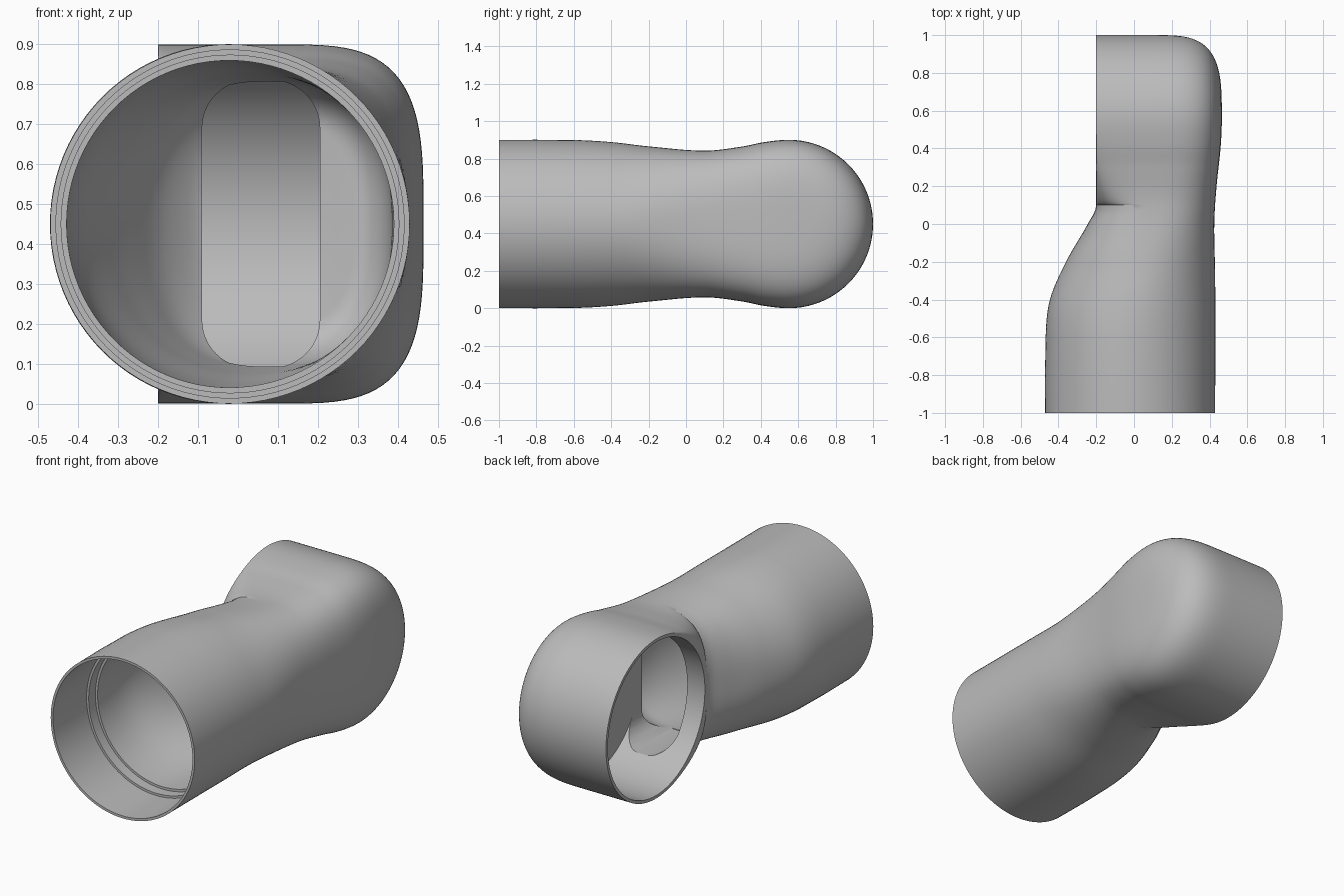
import bpy, bmesh
from math import sin, cos, pi, sqrt, radians
from mathutils import Matrix

if "Cube" in bpy.data.objects:
    bpy.data.objects.remove(bpy.data.objects["Cube"])

grey = bpy.data.materials.new("plain grey")
grey.use_nodes = True
grey.diffuse_color = (0.5, 0.5, 0.5, 1)
grey.node_tree.nodes["Principled BSDF"].inputs["Base Color"].default_value = (0.5, 0.5, 0.5, 1)

MID = 0.45        # height of both axes, also the radius of pipe and head
HEAD_Y = 0.55     # head axis
MOUTH_X = -0.2    # plane of the side opening
CROWN = 0.1       # where the head starts to round off
Q = 24            # steps per quarter of a section

# Profile keys along the body: (y, value)
HALF = [(-1, .45), (-.6, .449), (-.4, .438), (-.2, .415), (.1, .392), (.3, .414), (.42, .438), (.55, .45)]
LEFT = [(-1, -.47), (-.6, -.468), (-.4, -.445), (-.2, -.36), (0, -.245), (.1, MOUTH_X)]
RIGHT = [(-1, .43), (-.3, .43), (0, .425), (.2, .437), (.4, .458), (.55, .465)]
MIDDLE = [(-1, -.02), (-.6, -.02), (-.2, .04), (.1, CROWN), (.55, CROWN)]


def curve(keys, y):
    """Smooth curve through the keys, held constant past the ends."""
    if y <= keys[0][0]:
        return keys[0][1]
    if y >= keys[-1][0]:
        return keys[-1][1]
    i = next(k for k in range(len(keys) - 1) if y <= keys[k + 1][0])

    def slope(k):
        if k == 0 or k == len(keys) - 1:
            return 0
        return (keys[k + 1][1] - keys[k - 1][1]) / (keys[k + 1][0] - keys[k - 1][0])

    (y0, a), (y1, b) = keys[i], keys[i + 1]
    w = y1 - y0
    t = (y - y0) / w
    s = t * t * (3 - 2 * t)
    return a + (b - a) * s + w * (slope(i) * t * (1 - t) ** 2 - slope(i + 1) * t * t * (1 - t))


def squareness(y):
    t = min(max((y + .4) / .95, 0), 1)
    return 2 + 1.5 * t * t * (3 - 2 * t)


def section(y, inset=0):
    """Cross-section at y, from bottom left round the right to top left."""
    p = squareness(y)
    m, xl = curve(MIDDLE, y), curve(LEFT, y) + inset
    d = y - HEAD_Y
    rim = sqrt(max(MID ** 2 - d * d, 0)) if y > .1 else 0
    span = curve(RIGHT, y) - inset - m
    half = curve(HALF, y) - inset
    full = span
    if d > 0:
        span *= max(1 - (d / MID) ** p, 0) ** (1 / p)
        half = rim
    upper = []
    for i in range(2 * Q + 1):
        a = pi / 2 * i / Q
        c, s = max(abs(cos(a)), 1e-9) ** (2 / p), max(sin(a), 0) ** (2 / p)
        if i == Q:
            c = 0
        if i in (0, 2 * Q):
            s = 0
        if i <= Q:
            x, z = m + span * c, half * s
            if d > 0:
                r = MID * max(1 - ((x - m) / full) ** p, 0) ** (1 / p)
                z = sqrt(max(r * r - d * d, 0)) if i else 0
        else:
            x, z = m - (m - xl) * c, rim + (half - rim) * s
        upper.append((x, z))
    lower = [(x, -z) for x, z in upper[:0:-1]]
    return [(x, y, MID + z) for x, z in lower + upper]


def finish(bm, name):
    bmesh.ops.recalc_face_normals(bm, faces=bm.faces)
    mesh = bpy.data.meshes.new(name)
    bm.to_mesh(mesh)
    bm.free()
    mesh.materials.append(grey)
    ob = bpy.data.objects.new(name, mesh)
    bpy.context.collection.objects.link(ob)
    return ob


def loft(rings, name):
    bm = bmesh.new()
    rows = [[bm.verts.new(co) for co in ring] for ring in rings]
    for a, b in zip(rows, rows[1:]):
        for i in range(len(a) - 1):
            bm.faces.new((a[i], a[i + 1], b[i + 1], b[i]))
    bmesh.ops.remove_doubles(bm, verts=bm.verts, dist=1e-4)
    bmesh.ops.holes_fill(bm, edges=[e for e in bm.edges if e.is_boundary], sides=0)
    return finish(bm, name)


def cylinder(name, radius, start, end, axis, centre):
    bm = bmesh.new()
    turn = Matrix.Rotation(pi / 2, 4, 'Y' if axis == 'X' else 'X')
    mid = (start + end) / 2
    place = (mid, centre, MID) if axis == 'X' else (centre, mid, MID)
    bmesh.ops.create_cone(bm, cap_ends=True, segments=96, radius1=radius, radius2=radius,
                          depth=end - start, matrix=Matrix.Translation(place) @ turn)
    return finish(bm, name)


def slot(name, x0, x1, half, r, y0, y1):
    """Rounded rectangle pushed along y."""
    bm = bmesh.new()
    verts = []
    for k, (x, z) in enumerate([(x1 - r, half - r), (x0 + r, half - r),
                                (x0 + r, r - half), (x1 - r, r - half)]):
        for j in range(13):
            a = pi / 2 * (k + j / 12)
            verts.append(bm.verts.new((x + r * cos(a), y0, MID + z + r * sin(a))))
    face = bm.faces.new(verts)
    moved = bmesh.ops.extrude_face_region(bm, geom=[face])["geom"]
    bmesh.ops.translate(bm, vec=(0, y1 - y0, 0),
                        verts=[v for v in moved if isinstance(v, bmesh.types.BMVert)])
    return finish(bm, name)


# Outer body: straight pipe, narrowed neck, round head with a flat side mouth
ys = [-1, -.8] + [-.6 + .7 * i / 28 for i in range(29)]
ys += [HEAD_Y - MID * cos(pi * i / 64) for i in range(1, 65)]
body = loft([section(y) for y in ys], "elbow_pipe")

# Hollows: stepped socket, neck passage with a rounded end, slot and head cavity
passage = [section(-.75 + .7 * i / 28, .04) for i in range(29)]
for i in range(1, 11):
    a = pi / 2 * i / 10
    passage.append(section(-.05 + .15 * sin(a), .04 + .1 * (1 - cos(a))))
cutters = [
    cylinder("socket_cutter", .436, -1.1, -.7, 'Y', -.02),
    cylinder("step_cutter", .423, -.8, -.64, 'Y', -.02),
    loft(passage, "passage_cutter"),
    slot("slot_cutter", -.09, .205, .36, .12, -.03, .5),
    cylinder("head_cutter", .433, -.3, .205, 'X', HEAD_Y),
]
bpy.context.view_layer.objects.active = body
for cutter in cutters:
    cutter.hide_render = True
    mod = body.modifiers.new("hollow", 'BOOLEAN')
    mod.operation = 'DIFFERENCE'
    mod.solver = 'EXACT'
    mod.object = cutter
    bpy.ops.object.modifier_apply(modifier=mod.name)
    bpy.data.objects.remove(cutter)

# Smooth shading with crisp rims
bpy.ops.object.select_all(action='DESELECT')
body.select_set(True)
bpy.ops.object.shade_smooth_by_angle(angle=radians(30))
